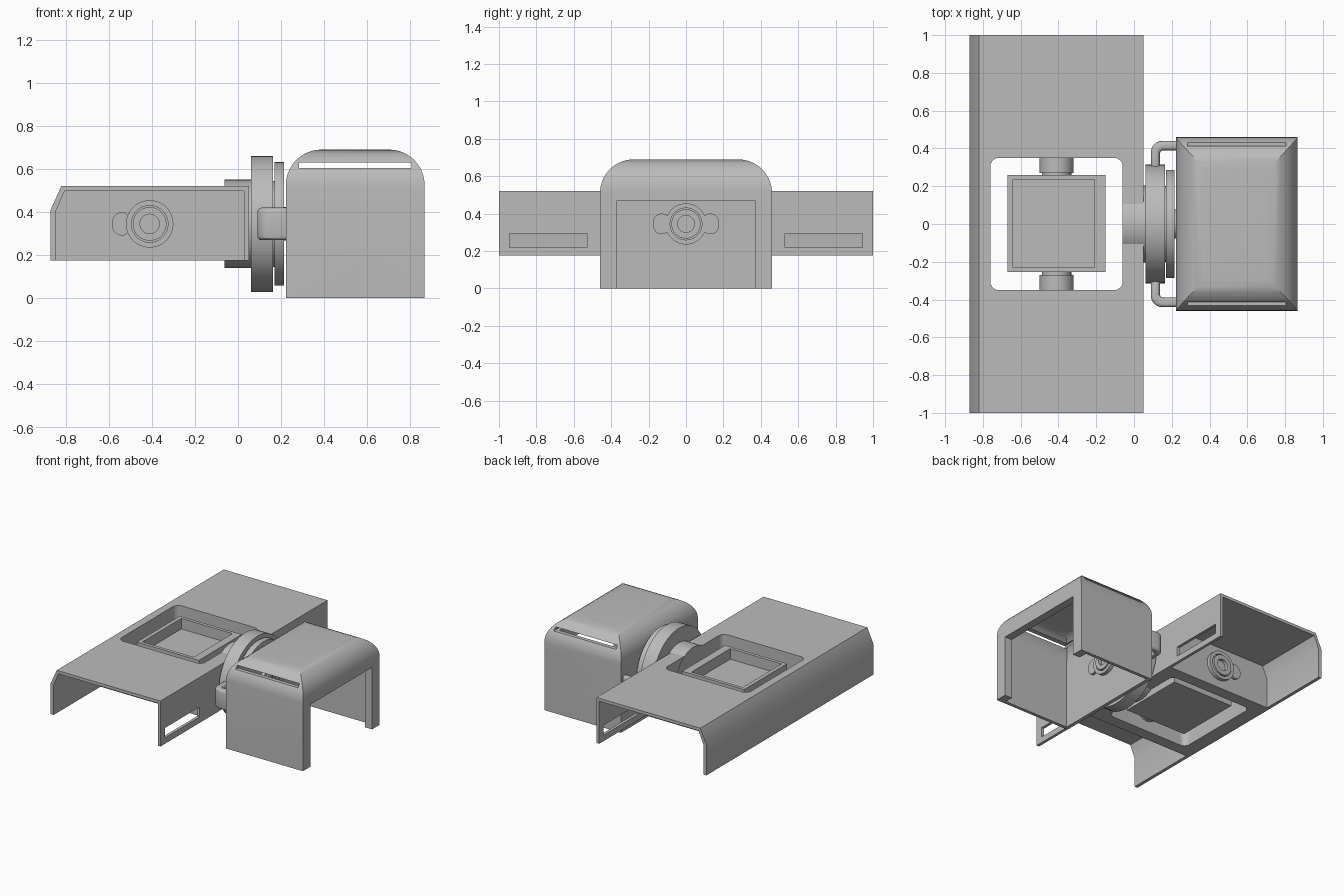
import bpy, bmesh, math

cube = bpy.data.objects.get("Cube")
if cube:
    bpy.data.objects.remove(cube, do_unlink=True)

gray = bpy.data.materials.new("plain gray")
gray.use_nodes = True
gray.diffuse_color = (0.5, 0.5, 0.5, 1)
gray.node_tree.nodes["Principled BSDF"].inputs["Base Color"].default_value = (0.5, 0.5, 0.5, 1)

ORDER = {"x": lambda a, b, t: (t, a, b),
         "y": lambda a, b, t: (a, t, b),
         "z": lambda a, b, t: (a, b, t)}


def prism(name, points, axis, lo, hi):
    """Extrude a flat outline along an axis."""
    bm = bmesh.new()
    ends = [[bm.verts.new(ORDER[axis](a, b, t)) for a, b in points] for t in (lo, hi)]
    bm.faces.new(ends[0])
    bm.faces.new(ends[1])
    n = len(points)
    for i in range(n):
        j = (i + 1) % n
        bm.faces.new((ends[0][i], ends[0][j], ends[1][j], ends[1][i]))
    bmesh.ops.recalc_face_normals(bm, faces=bm.faces)
    mesh = bpy.data.meshes.new(name)
    bm.to_mesh(mesh)
    bm.free()
    mesh.materials.append(gray)
    obj = bpy.data.objects.new(name, mesh)
    bpy.context.collection.objects.link(obj)
    return obj


def arc(cx, cy, r, start, end, steps=10):
    angles = [math.radians(start + (end - start) * i / steps) for i in range(steps + 1)]
    return [(cx + r * math.cos(a), cy + r * math.sin(a)) for a in angles]


def circle(cx, cy, r):
    return arc(cx, cy, r, 0, 360, 48)[:-1]


def rect(a0, a1, b0, b1):
    return [(a0, b0), (a1, b0), (a1, b1), (a0, b1)]


def round_rect(a0, a1, b0, b1, r):
    return (arc(a1 - r, b1 - r, r, 0, 90) + arc(a0 + r, b1 - r, r, 90, 180)
            + arc(a0 + r, b0 + r, r, 180, 270) + arc(a1 - r, b0 + r, r, 270, 360))


def arch(a0, a1, bottom, top, r):
    return ([(a0, bottom), (a1, bottom)] + arc(a1 - r, top - r, r, 0, 90)
            + arc(a0 + r, top - r, r, 90, 180))


def apply_modifiers(obj):
    deps = bpy.context.evaluated_depsgraph_get()
    mesh = bpy.data.meshes.new_from_object(obj.evaluated_get(deps))
    obj.modifiers.clear()
    obj.data = mesh


def combine(obj, tool, operation="DIFFERENCE"):
    mod = obj.modifiers.new("cut", "BOOLEAN")
    mod.operation, mod.solver, mod.object = operation, "EXACT", tool
    apply_modifiers(obj)
    bpy.data.objects.remove(tool, do_unlink=True)
    return obj


AXLE = 0.345   # height of all axles
PIVOT = -0.41  # x of the tilting tray's axle

# Channel-shaped cover, open at both ends
outer = [(-0.87, 0.175), (-0.87, 0.41), (-0.82, 0.52), (0.05, 0.52), (0.05, 0.175)]
inner = [(0.028, 0.175), (0.028, 0.497), (-0.805, 0.497), (-0.845, 0.405), (-0.845, 0.175)]
cover = prism("cover_channel", outer + inner, "y", -1, 1)
for s in (-1, 1):
    y0, y1 = sorted((s * 0.53, s * 0.945))
    combine(cover, prism("slot", rect(y0, y1, 0.22, 0.295), "x", 0, 0.1))

# Centre block with a rounded window through it
core = [(-0.86, 0.175), (-0.86, 0.408), (-0.812, 0.51), (0.04, 0.51), (0.04, 0.175)]
block = prism("centre_block", core, "y", -0.44, 0.44)
for part in (cover, block):
    combine(part, prism("window", round_rect(-0.76, -0.06, -0.35, 0.35, 0.045), "z", 0, 1))

# Tilting tray inside the window
tray = prism("tilting_tray", rect(-0.67, -0.15, -0.255, 0.26), "z", 0.205, 0.49)
combine(tray, prism("recess", rect(-0.64, -0.21, -0.23, 0.235), "z", 0.41, 0.6))

# Tray axles and their bearings on both sides
for s, side in ((-1, "front"), (1, "back")):
    def span(a, b):
        return sorted((s * a, s * b))
    axle = prism(side + "_tray_axle", circle(PIVOT, AXLE, 0.078), "y", *span(0.24, 0.475))
    combine(axle, prism("bore", circle(PIVOT, AXLE, 0.045), "y", *span(0.4, 0.6)))
    prism(side + "_axle_collar", circle(PIVOT, AXLE, 0.09), "y", *span(0.27, 0.36))
    flange = prism(side + "_bearing_flange", circle(PIVOT, AXLE, 0.11), "y", *span(0.43, 0.468))
    combine(flange, prism("bore", circle(PIVOT, AXLE, 0.085), "y", *span(0.45, 0.6)))
    prism(side + "_bearing_lug",
          round_rect(-0.585, PIVOT - 0.085, AXLE - 0.055, AXLE + 0.055, 0.05),
          "y", *span(0.43, 0.46))

# Turntable discs between cover and housing
for name, r, lo, hi in (("hub_disc", 0.205, -0.062, 0.07),
                        ("large_disc", 0.315, 0.06, 0.163),
                        ("spacer_disc", 0.2, 0.15, 0.18),
                        ("small_disc", 0.287, 0.17, 0.214)):
    prism(name, circle(0, AXLE, r), "x", lo, hi)

# Curved straps holding the large disc
for s, side in ((-1, "front"), (1, "back")):
    strap = ([(0.24, 0.44)] + arc(0.15, 0.38, 0.06, 90, 180) + [(0.09, 0.28), (0.137, 0.28)]
             + arc(0.157, 0.37, 0.02, 180, 90) + [(0.24, 0.39)])
    arm = prism(side + "_strap", [(a, s * b) for a, b in strap], "z", 0.27, 0.42)
    mod = arm.modifiers.new("round", "BEVEL")
    mod.width, mod.segments, mod.limit_method = 0.018, 3, "ANGLE"
    apply_modifiers(arm)

# Hollow housing with rounded top, open below and on its outer side


def vault(name, x0, x1, half, bottom, top, rx, ry):
    body = prism(name, arch(x0, x1, bottom, top, rx), "y", -half, half)
    return combine(body, prism("trim", arch(-half, half, bottom, top, ry), "x", 0, 1), "INTERSECT")


housing = vault("housing", 0.222, 0.866, 0.46, 0, 0.69, 0.165, 0.18)
combine(housing, vault("cavity", 0.25, 0.805, 0.435, -0.1, 0.665, 0.14, 0.155))
combine(housing, prism("doorway", rect(-0.37, 0.37, -0.1, 0.47), "x", 0.7, 1))
combine(housing, prism("slit", rect(0.283, 0.805, 0.605, 0.63), "y", -1, 1))

# Housing axle and bearing on the inner wall
axle = prism("housing_axle", circle(0, AXLE, 0.078), "x", 0.2, 0.285)
combine(axle, prism("bore", circle(0, AXLE, 0.045), "x", 0.23, 0.4))
flange = prism("housing_bearing_flange", circle(0, AXLE, 0.11), "x", 0.245, 0.278)
combine(flange, prism("bore", circle(0, AXLE, 0.085), "x", 0.26, 0.4))
for s, side in ((-1, "front"), (1, "back")):
    y0, y1 = sorted((s * 0.085, s * 0.175))
    prism(side + "_housing_lug", round_rect(y0, y1, AXLE - 0.055, AXLE + 0.055, 0.044),
          "x", 0.245, 0.27)

# Smooth the curved faces, keep edges sharp
for obj in bpy.context.collection.objects:
    obj.select_set(obj.type == "MESH")
bpy.context.view_layer.objects.active = housing
bpy.ops.object.shade_smooth_by_angle(angle=math.radians(30))
